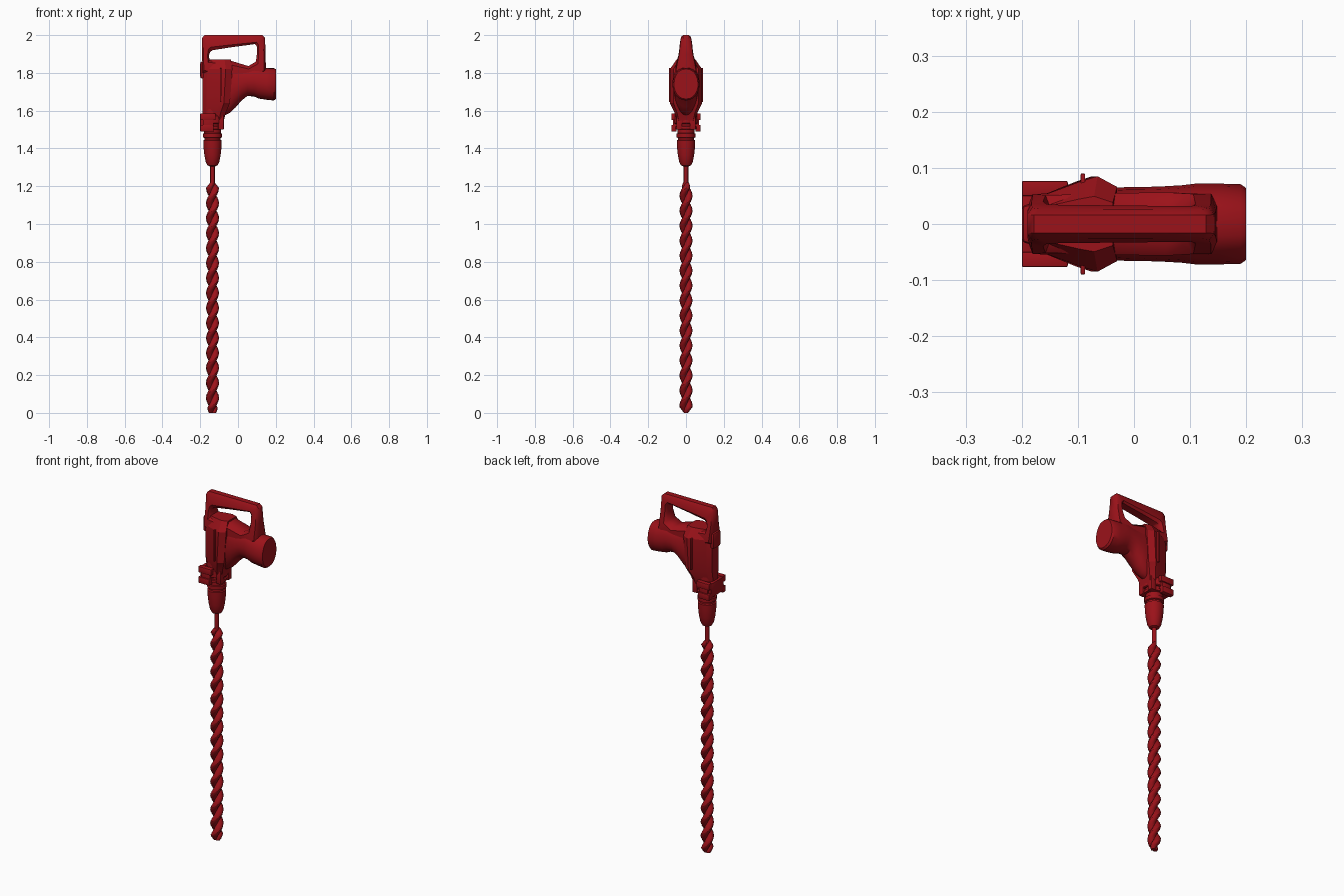
import bpy, bmesh, math
from mathutils import Vector

if "Cube" in bpy.data.objects:
    bpy.data.objects.remove(bpy.data.objects["Cube"])

red = bpy.data.materials.new("red_paint")
red.diffuse_color = (0.33, 0.006, 0.01, 1)
red.use_nodes = True
red.node_tree.nodes["Principled BSDF"].inputs["Base Color"].default_value = red.diffuse_color
AX = -0.135  # x of the drilling axis


def finish(name, bm, angle=35):
    bmesh.ops.recalc_face_normals(bm, faces=bm.faces)
    me = bpy.data.meshes.new(name)
    bm.to_mesh(me)
    bm.free()
    me.materials.append(red)
    me.shade_smooth()
    me.set_sharp_from_angle(angle=math.radians(angle))
    ob = bpy.data.objects.new(name, me)
    bpy.context.collection.objects.link(ob)
    return ob


def loft(name, rings, angle=35, closed=False):
    """Skin a list of equal-length rings; cap the ends or join last to first."""
    bm = bmesh.new()
    vs = [[bm.verts.new(p) for p in r] for r in rings]
    n = len(vs[0])
    pairs = list(zip(vs, vs[1:])) + ([(vs[-1], vs[0])] if closed else [])
    for a, b in pairs:
        for i in range(n):
            bm.faces.new((a[i], a[(i + 1) % n], b[(i + 1) % n], b[i]))
    if not closed:
        bm.faces.new(vs[0])
        bm.faces.new(vs[-1])
    return finish(name, bm, angle)


def lathe(name, profile, n=28):
    ts = [2 * math.pi * i / n for i in range(n)]
    return loft(name, [[(AX + r * math.cos(t), r * math.sin(t), z) for t in ts]
                       for r, z in profile])


def box(name, x, y, z, bevel=0.003):
    bm = bmesh.new()
    bmesh.ops.create_cube(bm, size=1)
    for v in bm.verts:
        v.co = Vector([(lo + hi) / 2 + c * (hi - lo) for c, (lo, hi) in zip(v.co, (x, y, z))])
    bmesh.ops.bevel(bm, geom=bm.edges[:], offset=bevel, segments=2, profile=0.5, affect='EDGES')
    return finish(name, bm)


def interp(table, z):
    for (z0, a), (z1, b) in zip(table, table[1:]):
        if z <= z1:
            return a + (b - a) * max(0, (z - z0) / (z1 - z0))
    return table[-1][1]


# Twin-flute spiral bit
rings = []
for k in range(123):
    z = k * 0.01
    s = interp([(0, 0.55), (0.03, 1), (1.19, 1), (1.22, 0.45)], z)
    ring = []
    for i in range(16):
        t = 2 * math.pi * i / 16
        r = s * (0.014 + 0.021 * abs(math.cos(t)))
        a = t + 2 * math.pi * z / 0.1586
        ring.append((AX + r * math.cos(a), r * math.sin(a), z))
    rings.append(ring)
loft("spiral_bit", rings, 40)
lathe("bit_shank", [(0.012, 1.2), (0.012, 1.33)], 16)

# Chuck, stepped rings and neck
lathe("chuck", [(0.014, 1.305), (0.026, 1.31), (0.036, 1.33), (0.043, 1.365), (0.048, 1.41),
                (0.049, 1.443), (0.042, 1.446), (0.042, 1.455), (0.050, 1.458), (0.050, 1.478),
                (0.044, 1.481), (0.044, 1.50), (0.056, 1.502), (0.056, 1.515), (0.05, 1.518), (0.05, 1.62)])
lathe("clamp_band", [(0.057, 1.53), (0.061, 1.534), (0.061, 1.572), (0.057, 1.576)])

# Side-handle clamp bracket
box("clamp_plate", (-0.2, -0.18), (-0.058, 0.058), (1.50, 1.58))
for s, side in ((-1, "front"), (1, "back")):
    def ys(a, b):
        return tuple(sorted((s * a, s * b)))
    box(f"clamp_upper_bar_{side}", (-0.2, -0.118), ys(0.05, 0.077), (1.55, 1.585))
    box(f"clamp_lower_bar_{side}", (-0.2, -0.13), ys(0.05, 0.077), (1.49, 1.525))
    box(f"clamp_web_{side}", (-0.185, -0.13), ys(0.04, 0.07), (1.50, 1.58))
    box(f"clamp_lug_{side}", (-0.105, -0.075), ys(0.02, 0.05), (1.50, 1.59))
    # Side rib on the gear housing
    box(f"housing_rib_{side}", (-0.095, -0.087), ys(0.05, 0.09), (1.645, 1.825), 0.002)

# Angular gear housing
half = [(-0.187, 0.03), (-0.165, 0.05), (-0.095, 0.076), (-0.065, 0.085), (-0.03, 0.066)]
outline = half + [(x, -y) for x, y in reversed(half)]
loft("gear_housing", [[(-0.187 + (x + 0.187) * kx, y * ky, z) for x, y in outline]
                      for z, kx, ky in ((1.54, 0.70, 0.55), (1.59, 0.78, 0.72), (1.64, 0.92, 1),
                                        (1.82, 1, 1), (1.872, 0.95, 0.58))], 20)

# Motor barrel: teardrop sections running back along x (x, bottom, top, half width)
rings = []
for x, lo, hi, w in ((-0.14, 1.56, 1.872, 0.045), (-0.07, 1.575, 1.872, 0.06),
                     (-0.04, 1.59, 1.862, 0.064), (-0.01, 1.62, 1.846, 0.066),
                     (0.02, 1.655, 1.838, 0.066), (0.05, 1.678, 1.836, 0.067),
                     (0.085, 1.675, 1.842, 0.069), (0.11, 1.664, 1.838, 0.072),
                     (0.15, 1.658, 1.826, 0.072), (0.19, 1.654, 1.825, 0.071),
                     (0.2, 1.662, 1.82, 0.064)):
    ring = []
    for i in range(24):
        t = 2 * math.pi * i / 24
        c, s = math.cos(t), math.sin(t)
        sq = 0.75 if s > 0 else 0.95
        y = w * math.copysign(abs(c) ** sq, c) * (1 - 0.18 * max(0, s))
        ring.append((x, y, (lo + hi) / 2 + (hi - lo) / 2 * math.copysign(abs(s) ** sq, s)))
    rings.append(ring)
loft("motor_barrel", rings, 35)

# D-shaped grip: octagonal section swept round the loop, thinner toward the top
outer = [(-0.188, 1.8), (-0.19, 1.9), (-0.19, 1.985), (-0.178, 2.0), (-0.05, 2.0), (0.06, 2.0),
         (0.128, 2.0), (0.143, 1.985), (0.146, 1.9), (0.148, 1.8), (0.06, 1.76), (-0.06, 1.76)]
inner = [(-0.15, 1.87), (-0.155, 1.89), (-0.148, 1.91), (-0.135, 1.92), (-0.04, 1.935), (0.05, 1.947),
         (0.09, 1.953), (0.1, 1.94), (0.1, 1.9), (0.095, 1.86), (0.055, 1.836), (-0.04, 1.865)]
width = [(1.76, 0.058), (1.84, 0.056), (1.9, 0.038), (1.96, 0.032), (2.0, 0.026)]
section = [(0, 0.6), (0.2, 0.95), (0.8, 1), (1, 0.65)]
section += [(t, -y) for t, y in reversed(section)]
rings = []
for (xo, zo), (xi, zi) in zip(outer, inner):
    ring = []
    for t, k in section:
        z = zo + (zi - zo) * t
        ring.append((xo + (xi - xo) * t, k * interp(width, z), z))
    rings.append(ring)
loft("grip_loop", rings, 40, closed=True)

# Rounded selector boss on the nose side
box("selector_boss", (-0.2, -0.165), (-0.035, 0.035), (1.77, 1.86), 0.01)
